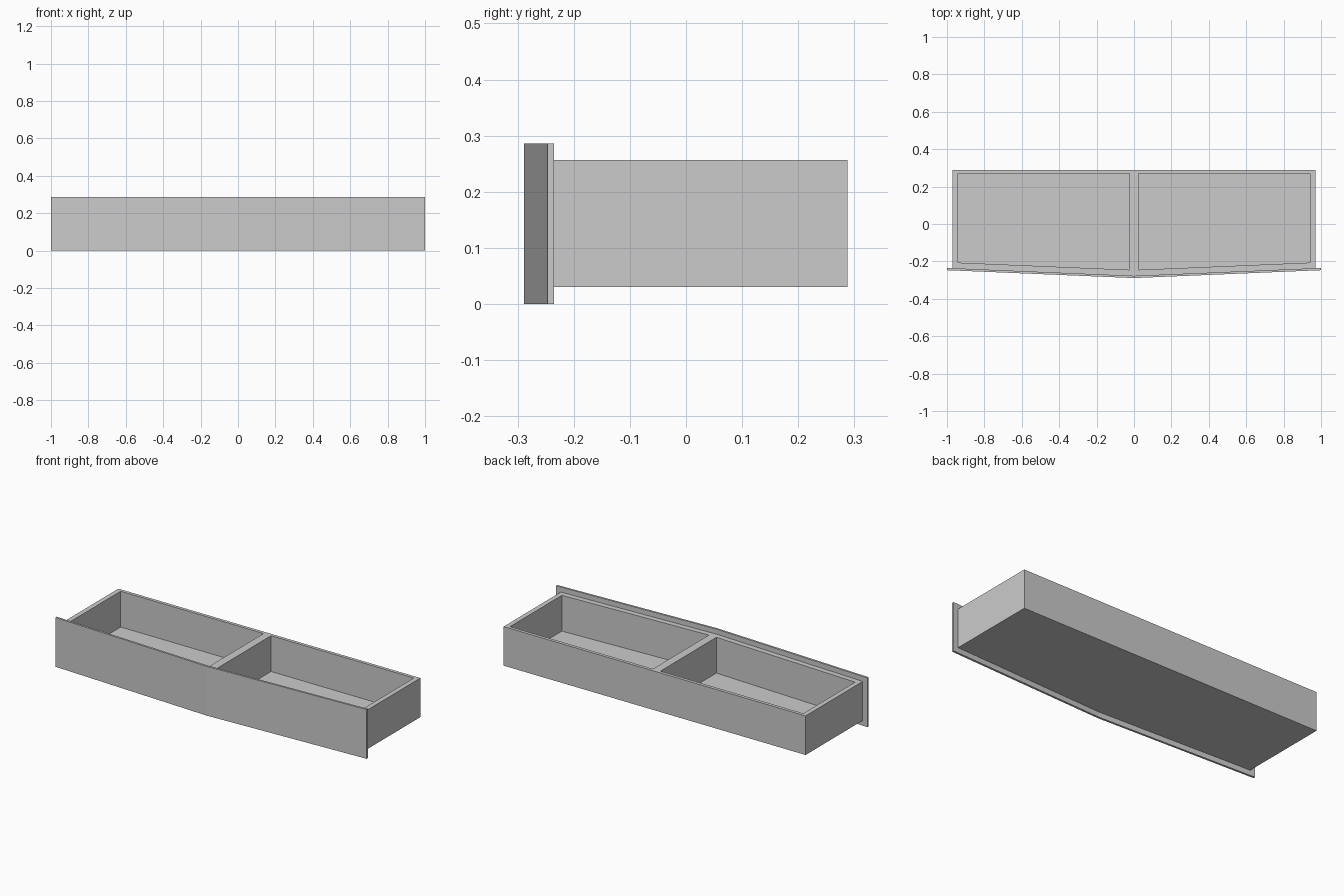
import bpy, bmesh

if "Cube" in bpy.data.objects:
    bpy.data.objects.remove(bpy.data.objects["Cube"])

grey = bpy.data.materials.new("plain grey")
grey.diffuse_color = (0.6, 0.6, 0.6, 1)
grey.use_nodes = True
grey.node_tree.nodes["Principled BSDF"].inputs["Base Color"].default_value = grey.diffuse_color

FRONT, SLOPE = -0.289, 0.042      # shallow V of the front panel
PANEL_T = 0.012


def mirrored_loft(name, loops):
    """Loft 4-point loops (right half), cap both ends, mirror across x = 0."""
    bm = bmesh.new()
    rings = [[bm.verts.new(p) for p in loop] for loop in loops]
    bm.faces.new(rings[0])
    bm.faces.new(rings[-1])
    for a, b in zip(rings, rings[1:]):
        for i in range(4):
            j = (i + 1) % 4
            quad = (a[i], a[j], b[j], b[i])
            if all(abs(v.co.x) < 1e-6 for v in quad):
                continue              # leave the centre seam open
            bm.faces.new(quad)
    bmesh.ops.recalc_face_normals(bm, faces=bm.faces)
    # mirror and weld the second half
    bmesh.ops.mirror(bm, geom=bm.verts[:] + bm.edges[:] + bm.faces[:],
                     axis='X', merge_dist=0.0001)
    bmesh.ops.remove_doubles(bm, verts=bm.verts, dist=0.0001)
    bmesh.ops.recalc_face_normals(bm, faces=bm.faces)
    me = bpy.data.meshes.new(name)
    bm.to_mesh(me)
    bm.free()
    me.materials.append(grey)
    ob = bpy.data.objects.new(name, me)
    bpy.context.collection.objects.link(ob)
    return ob


def at(outline, z):
    return [(x, y, z) for x, y in outline]


def v_line(x, offset):
    return FRONT + SLOPE * x + offset


# front panel
panel = [(0, v_line(0, 0)), (1, v_line(1, 0)),
         (1, v_line(1, PANEL_T)), (0, v_line(0, PANEL_T))]
mirrored_loft("drawer_front", [at(panel, 0), at(panel, 0.286)])

# drawer box with two compartments and a centre divider
W, BACK, WALL = 0.97, 0.288, 0.028
outer = [(0, v_line(0, PANEL_T)), (W, v_line(W, PANEL_T)), (W, BACK), (0, BACK)]
xi, xo, yb = 0.024, W - WALL, BACK - 0.019
inner = [(xi, v_line(xi, PANEL_T + 0.031)), (xo, v_line(xo, PANEL_T + 0.031)),
         (xo, yb), (xi, yb)]
mirrored_loft("drawer_box", [at(outer, 0.03), at(outer, 0.257),
                             at(inner, 0.257), at(inner, 0.049)])
